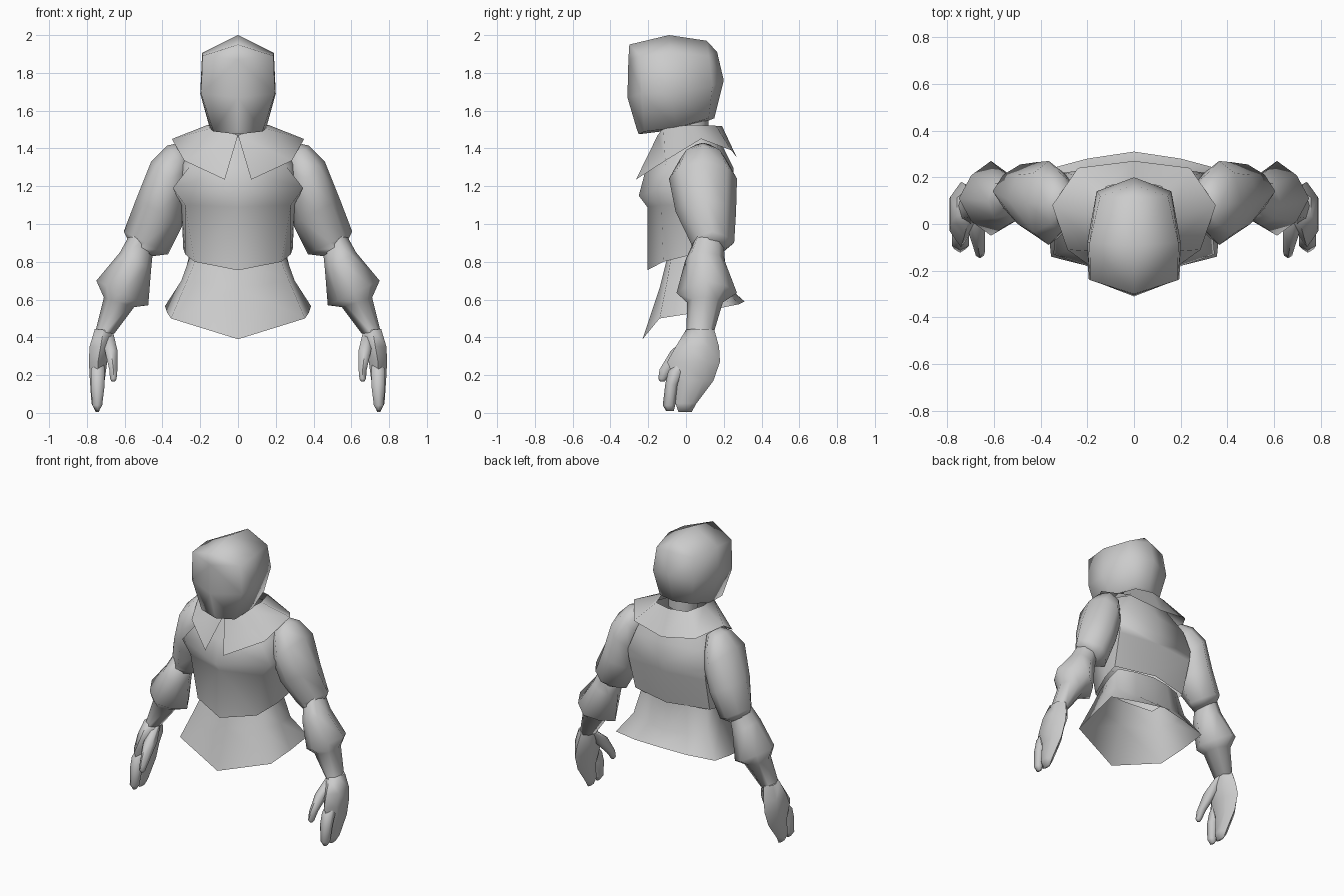
import bpy, bmesh, math

grey = bpy.data.materials.new("plain_grey")
grey.diffuse_color = (0.6, 0.6, 0.6, 1)


def grid(name, rows, closed=False, caps=False, angle=75):
    """Loft rows of points (top to bottom), mirrored across x."""
    bm = bmesh.new()
    v = [[bm.verts.new(p) for p in row] for row in rows]
    n = len(rows[0])
    for a, b in zip(v, v[1:]):
        for c in range(n if closed else n - 1):
            d = (c + 1) % n
            bm.faces.new((a[c], b[c], b[d], a[d]))
    if caps:
        bm.faces.new(v[0])
        bm.faces.new(v[-1][::-1])
    bmesh.ops.remove_doubles(bm, verts=bm.verts, dist=0.0005)
    me = bpy.data.meshes.new(name)
    bm.to_mesh(me)
    bm.free()
    me.materials.append(grey)
    ob = bpy.data.objects.new(name, me)
    bpy.context.collection.objects.link(ob)
    bpy.ops.object.select_all(action='DESELECT')
    ob.select_set(True)
    bpy.context.view_layer.objects.active = ob
    bpy.ops.object.shade_smooth_by_angle(angle=math.radians(angle))
    m = ob.modifiers.new("Mirror", 'MIRROR')
    m.merge_threshold = 0.001


def limb(name, rings, sides=8):
    """Rings: outer x, z, inner x, z, centre y, half depth y, optional pointedness."""
    def power(a, p):
        return math.copysign(abs(a) ** p, a)
    rows = []
    for ox, oz, ix, iz, y, ry, *p in rings:
        p = p[0] if p else 1
        row = []
        for k in range(sides):
            t = 2 * math.pi * k / sides
            s = power(math.sin(t), p) / 2
            row.append(((ox + ix) / 2 + s * (ox - ix), y - ry * power(math.cos(t), p),
                        (oz + iz) / 2 + s * (oz - iz)))
        rows.append(row)
    grid(name, rows, closed=True, caps=True)


# Hood with bulging face plane: columns run face centre, rim, middle, rear, back centre
grid("hood", [
    [(0, -.30, 1.95), (0, -.30, 1.95), (0, -.09, 2.0), (0, .11, 1.97), (0, .11, 1.97)],
    [(0, -.305, 1.87), (.188, -.24, 1.89), (.19, -.08, 1.905), (.145, .12, 1.89), (0, .165, 1.91)],
    [(0, -.31, 1.67), (.195, -.235, 1.69), (.2, -.08, 1.69), (.16, .14, 1.73), (0, .2, 1.76)],
    [(0, -.26, 1.50), (.13, -.22, 1.49), (.15, -.05, 1.51), (.12, .12, 1.56), (0, .15, 1.56)],
    [(0, -.25, 1.475), (0, -.25, 1.475), (0, -.05, 1.50), (0, .10, 1.54), (0, .15, 1.56)],
], angle=72)

# Neck
grid("neck", [[(.1 * math.sin(t), .03 - .09 * math.cos(t), z)
               for t in [math.pi * k / 4 for k in range(5)]] for z in (1.58, 1.48)])

# Pointed collar split at the front
grid("collar", [
    [(0, -.15, 1.47), (.13, -.12, 1.51), (.16, .03, 1.525), (.12, .16, 1.52), (0, .19, 1.52)],
    [(.07, -.265, 1.235), (.285, -.11, 1.335), (.35, .08, 1.45), (.24, .24, 1.39), (0, .27, 1.35)],
])

# Torso
grid("torso", [
    [(0, -.12, 1.46), (.13, -.08, 1.48), (.2, .05, 1.47), (.12, .14, 1.48), (0, .16, 1.48)],
    [(0, -.21, 1.30), (.26, -.11, 1.30), (.31, .05, 1.33), (.25, .21, 1.30), (0, .25, 1.30)],
    [(0, -.25, 1.15), (.345, -.13, 1.19), (.33, .05, 1.17), (.3, .22, 1.17), (0, .26, 1.17)],
    [(0, -.205, 1.09), (.28, -.13, 1.10), (.3, .05, 1.10), (.3, .21, 1.10), (0, .25, 1.10)],
    [(0, -.205, .755), (.23, -.12, .80), (.28, .04, .84), (.29, .15, .87), (0, .22, .87)],
])

# Flared skirt
grid("skirt", [
    [(0, -.10, .82), (.22, -.08, .82), (.25, .04, .84), (.25, .14, .87), (.13, .18, .87), (0, .20, .87)],
    [(0, -.14, .66), (.27, -.10, .70), (.30, .05, .70), (.29, .17, .70), (.15, .20, .68), (0, .22, .67)],
    [(0, -.23, .39), (.355, -.14, .50), (.375, .05, .53), (.387, .23, .565), (.2, .28, .575), (0, .31, .59)],
])

# Upper sleeves
limb("upper_sleeve", [
    (.31, 1.43, .24, 1.37, .09, .05),
    (.375, 1.415, .25, 1.26, .09, .125),
    (.46, 1.33, .27, 1.15, .09, .18),
    (.54, 1.13, .29, 1.00, .105, .16, 1.2),
    (.605, .96, .37, .84, .14, .115, 1.4),
    (.58, .91, .45, .83, .12, .085),
])

# Puffed forearm sleeves
limb("forearm_sleeve", [
    (.57, .95, .45, .86, .12, .08),
    (.625, .85, .46, .76, .10, .105),
    (.75, .70, .475, .57, .11, .16, 1.4),
    (.71, .61, .55, .56, .10, .095),
    (.755, .43, .655, .42, .075, .072),
])

# Hands: palm with fingers, index finger, thumb
limb("hand", [
    (.765, .445, .66, .435, .075, .075),
    (.795, .35, .66, .35, .06, .115),
    (.797, .27, .685, .27, .04, .14),
    (.79, .17, .70, .17, .045, .10),
    (.78, .05, .715, .05, .0, .055),
    (.755, .005, .735, .005, -.005, .035),
], 6)
limb("index_finger", [
    (.76, .30, .71, .30, .0, .02),
    (.785, .22, .70, .22, -.05, .045),
    (.785, .15, .70, .15, -.075, .035),
    (.775, .04, .715, .04, -.09, .033),
    (.755, .01, .735, .01, -.085, .02),
], 6)
limb("thumb", [
    (.72, .42, .655, .42, .06, .03),
    (.71, .33, .633, .33, -.02, .06),
    (.685, .23, .635, .23, -.10, .04),
    (.68, .18, .64, .18, -.125, .022),
    (.67, .165, .65, .165, -.125, .012),
], 6)
